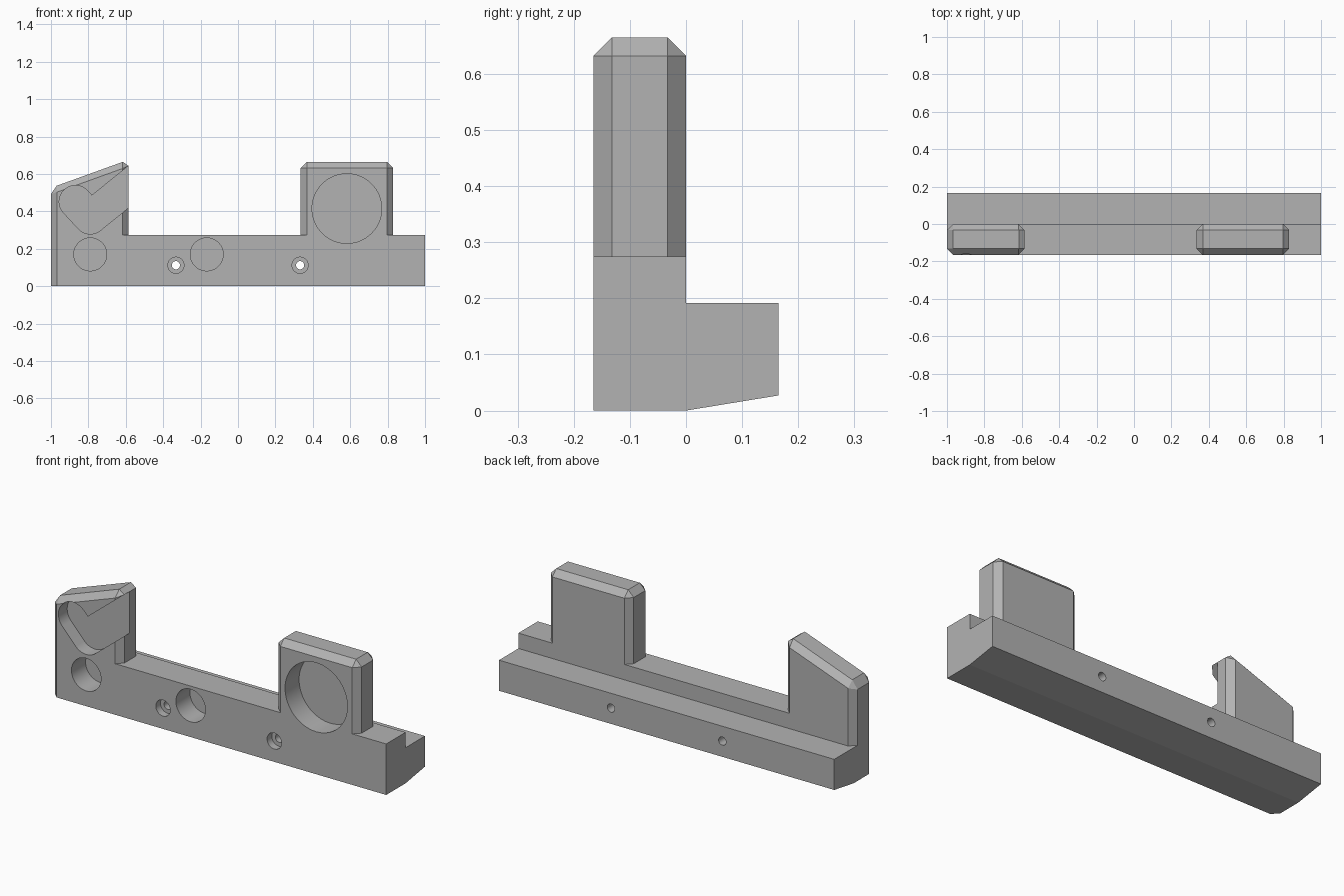
import bpy, bmesh, math
from mathutils import Vector

if "Cube" in bpy.data.objects:
    bpy.data.objects.remove(bpy.data.objects["Cube"], do_unlink=True)

FRONT = -0.165
CHAMFER = 0.033

grey = bpy.data.materials.new("plain grey")
grey.use_nodes = True
grey.diffuse_color = (0.45, 0.45, 0.45, 1)
grey.node_tree.nodes["Principled BSDF"].inputs["Base Color"].default_value = (0.45, 0.45, 0.45, 1)


def prism(name, points, sweep, bevel=0):
    """Sweep a closed outline along a vector, chamfering all but its lowest edges."""
    bm = bmesh.new()
    face = bm.faces.new([bm.verts.new(p) for p in points])
    moved = bmesh.ops.extrude_face_region(bm, geom=[face], use_keep_orig=True)["geom"]
    bmesh.ops.translate(bm, vec=sweep, verts=[g for g in moved if isinstance(g, bmesh.types.BMVert)])
    bmesh.ops.recalc_face_normals(bm, faces=bm.faces[:])
    if bevel:
        low = min(v.co.z for v in bm.verts) + 0.001
        edges = [e for e in bm.edges if max(v.co.z for v in e.verts) > low]
        bmesh.ops.bevel(bm, geom=edges, offset=bevel, segments=1,
                        affect='EDGES', profile=0.5)
        bmesh.ops.recalc_face_normals(bm, faces=bm.faces[:])
    mesh = bpy.data.meshes.new(name)
    bm.to_mesh(mesh)
    bm.free()
    mesh.materials.append(grey)
    obj = bpy.data.objects.new(name, mesh)
    bpy.context.collection.objects.link(obj)
    return obj


def post(name, outline):
    return prism(name, [(x, FRONT, z) for x, z in outline], (0, -FRONT, 0), CHAMFER)


def slot(name, start, end, radius, depth, steps=32):
    """Round-ended cutter entering from the front; equal ends give a cylinder."""
    a, b = Vector(start), Vector(end)
    angle = math.atan2(b.y - a.y, b.x - a.x)
    outline = []
    for centre, turn in ((b, -math.pi / 2), (a, math.pi / 2)):
        last = steps if a == b else steps + 1
        for i in range(last):
            t = angle + turn + math.pi * i / steps
            outline.append((centre.x + radius * math.cos(t), FRONT - 0.1,
                            centre.y + radius * math.sin(t)))
    return prism(name, outline, (0, depth + 0.1, 0))


def combine(body, tool, operation):
    mod = body.modifiers.new(tool.name, 'BOOLEAN')
    mod.object, mod.operation, mod.solver = tool, operation, 'EXACT'
    bpy.context.view_layer.objects.active = body
    bpy.ops.object.modifier_apply(modifier=mod.name)
    bpy.data.objects.remove(tool, do_unlink=True)


# Rear ledge with sloping underside
body = prism("rail_body", [(-1, y, z) for y, z in
             [(-0.08, 0), (0, 0), (0.165, 0.027), (0.165, 0.192), (-0.08, 0.192)]], (2, 0, 0))

# Front bar, starting inside the sloped post so its corner chamfer reaches the floor
bar = prism("front_bar", [(-0.8, y, z) for y, z in
            [(FRONT, 0), (0, 0), (0, 0.275), (FRONT, 0.275)]], (1.8, 0, 0))
combine(body, bar, 'UNION')

# Chamfered posts
combine(body, post("sloped_post", [(-1, 0), (-0.585, 0), (-0.585, 0.676), (-1, 0.526)]), 'UNION')
combine(body, post("square_post", [(0.335, 0.1), (0.83, 0.1), (0.83, 0.665), (0.335, 0.665)]), 'UNION')

# Round pockets
for x, z, r in [(0.582, 0.415, 0.186), (-0.79, 0.17, 0.088), (-0.167, 0.17, 0.088)]:
    combine(body, slot("pocket", (x, z), (x, z), r, 0.12), 'DIFFERENCE')

# Hooked slot, open at the inner side of the sloped post
elbow = Vector((-0.79, 0.366))
reach = elbow + 0.6 * Vector((math.cos(math.radians(39)), math.sin(math.radians(39))))
for end in [(-0.869, 0.452), reach]:
    combine(body, slot("hook_slot", elbow, end, 0.087, 0.075), 'DIFFERENCE')

# Counterbored screw holes
for x in (-0.332, 0.332):
    for r, depth in ((0.043, 0.04), (0.022, 0.5)):
        combine(body, slot("screw_hole", (x, 0.112), (x, 0.112), r, depth), 'DIFFERENCE')

bpy.ops.object.select_all(action='DESELECT')
body.select_set(True)
bpy.context.view_layer.objects.active = body
bpy.ops.object.shade_smooth_by_angle(angle=math.radians(8))
